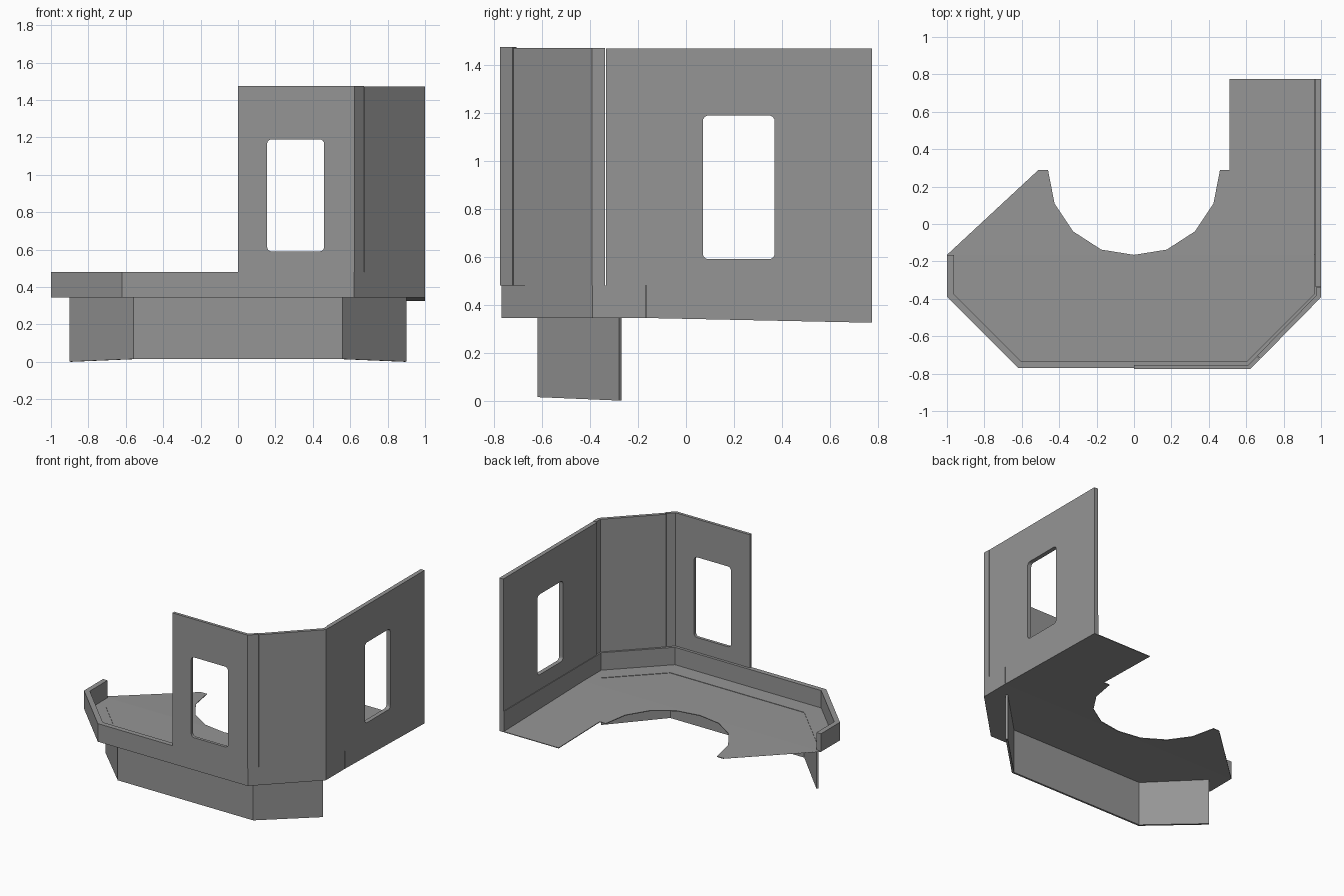
import bpy, bmesh
from mathutils import Vector

if "Cube" in bpy.data.objects:
    bpy.data.objects.remove(bpy.data.objects["Cube"])

grey = bpy.data.materials.new("plain_grey")
grey.use_nodes = True
grey.diffuse_color = (0.3, 0.3, 0.3, 1)
grey.node_tree.nodes["Principled BSDF"].inputs["Base Color"].default_value = (0.3, 0.3, 0.3, 1)

FOLD, DECK, SILL, TOP = -0.165, 0.345, 0.48, 1.475


def deck_z(x, y):
    """Deck falls gently towards the back behind the fold."""
    return DECK - 0.021 * max(0, y - FOLD)


def skirt_z(x, y):
    return max(0, 0.015 - 0.042 * (y + 0.62))


def finish(name, bm):
    bmesh.ops.recalc_face_normals(bm, faces=bm.faces)
    mesh = bpy.data.meshes.new(name)
    bm.to_mesh(mesh)
    bm.free()
    mesh.materials.append(grey)
    obj = bpy.data.objects.new(name, mesh)
    bpy.context.collection.objects.link(obj)
    return obj


def inset_path(path, d):
    """Offset an open path to its left with mitred corners."""
    pts = [Vector(p) for p in path]
    dirs = [(b - a).normalized() for a, b in zip(pts, pts[1:])]
    out = []
    for i, p in enumerate(pts):
        a, b = dirs[max(i - 1, 0)], dirs[min(i, len(dirs) - 1)]
        na, nb = Vector((-a.y, a.x)), Vector((-b.y, b.x))
        m = (na + nb).normalized()
        out.append(p + m * d / m.dot(na))
    return out


def band(name, path, thick, low, high):
    """Upright solid band following a path; low is a height rule."""
    bm = bmesh.new()
    rings = []
    for (ox, oy), (ix, iy) in zip(path, inset_path(path, thick)):
        corners = ((ox, oy, low(ox, oy)), (ox, oy, high),
                   (ix, iy, high), (ix, iy, low(ix, iy)))
        rings.append([bm.verts.new(c) for c in corners])
    for a, b in zip(rings, rings[1:]):
        for k in range(4):
            n = (k + 1) % 4
            bm.faces.new((a[k], a[n], b[n], b[k]))
    bm.faces.new(rings[0])
    bm.faces.new(rings[-1])
    return finish(name, bm)


def cut_window(obj, centre, size, axis):
    """Cut a round-cornered opening through a wall along the given axis."""
    bm = bmesh.new()
    bmesh.ops.create_cube(bm, size=1)
    for v in bm.verts:
        v.co = Vector(c + s * u for c, s, u in zip(centre, size, v.co))
    edges = [e for e in bm.edges
             if abs((e.verts[0].co - e.verts[1].co)[axis]) > 0.01]
    bmesh.ops.bevel(bm, geom=edges, offset=0.025, segments=4,
                    profile=0.5, affect='EDGES')
    cutter = finish("window_cutter", bm)
    cutter.hide_render = True
    mod = obj.modifiers.new("window", 'BOOLEAN')
    mod.operation = 'DIFFERENCE'
    mod.solver = 'EXACT'
    mod.object = cutter
    bpy.context.view_layer.objects.active = obj
    bpy.ops.object.modifier_apply(modifier=mod.name)
    bpy.data.objects.remove(cutter)


# Deck plate with a faceted round recess at the back
half = [(0.46, 0.29), (0.425, 0.11), (0.325, -0.04), (0.175, -0.137)]
recess = [(-x, y) for x, y in half] + [(0, FOLD)] + half[::-1]
outline = ([(-1, FOLD), (-1, -0.39), (-0.62, -0.77), (0.62, -0.77), (1, -0.39),
            (1, 0.775), (0.51, 0.775), (0.51, 0.29)]
           + recess[::-1] + [(-0.51, 0.29), (-0.51, FOLD)])
bm = bmesh.new()
face = bm.faces.new([bm.verts.new((x, y, 0)) for x, y in outline])
bmesh.ops.triangulate(bm, faces=[face])
bmesh.ops.bisect_plane(bm, geom=bm.verts[:] + bm.edges[:] + bm.faces[:],
                       plane_co=(0, FOLD, 0), plane_no=(0, 1, 0), dist=0.0005)
ext = bmesh.ops.extrude_face_region(bm, geom=bm.faces[:])
for v in ext["geom"]:
    if isinstance(v, bmesh.types.BMVert):
        v.co.z += 0.005
for v in bm.verts:
    v.co.z += deck_z(v.co.x, v.co.y)
finish("deck", bm)

# Low rim around the deck, in two lengths
band("front_rim", [(-1, FOLD), (-1, -0.39), (-0.62, -0.77), (0.62, -0.77),
                   (1, -0.39), (1, FOLD - 0.003)], 0.037, deck_z, SILL)
band("side_rim", [(1, FOLD), (1, 0.775)], 0.037, deck_z, SILL)

# Skirt under the deck
band("skirt", [(-0.9, -0.28), (-0.56, -0.62), (0.56, -0.62), (0.9, -0.28)],
     0.015, skirt_z, DECK + 0.008)

# Tall wall panels standing on the rim, with narrow joints
sill = lambda x, y: SILL
front = band("front_wall", [(0, -0.775), (0.622, -0.775), (0.674, -0.723)],
             0.022, sill, TOP)
band("corner_wall", [(0.677, -0.72), (1, -0.392), (1, -0.338)], 0.025, sill, TOP - 0.004)
side = band("side_wall", [(1, -0.334), (1, 0.775)], 0.032, sill, TOP - 0.006)
cut_window(front, (0.308, -0.77, 0.89), (0.305, 0.2, 0.6), 1)
cut_window(side, (0.99, 0.22, 0.89), (0.2, 0.3, 0.6), 0)
